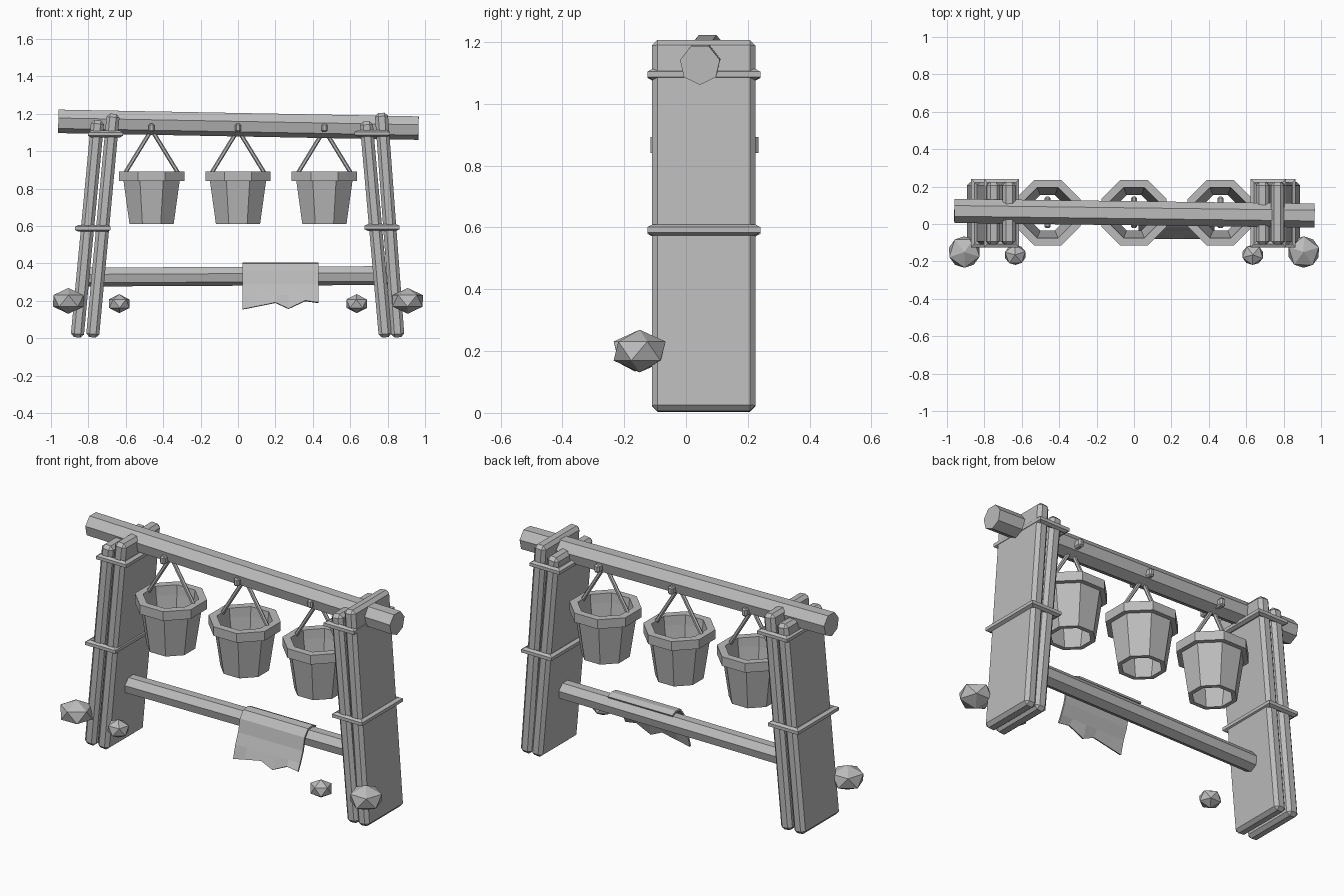
import bpy, bmesh, math
from mathutils import Vector, Matrix

cube = bpy.data.objects.get("Cube")
if cube:
    bpy.data.objects.remove(cube)

grey = bpy.data.materials.new("plain_grey")
grey.use_nodes = True
GREY = (0.5, 0.5, 0.5, 1)
grey.diffuse_color = GREY
grey.node_tree.nodes["Principled BSDF"].inputs["Base Color"].default_value = GREY


def finish(name, bm):
    bmesh.ops.recalc_face_normals(bm, faces=bm.faces)
    mesh = bpy.data.meshes.new(name)
    bm.to_mesh(mesh)
    bm.free()
    mesh.materials.append(grey)
    obj = bpy.data.objects.new(name, mesh)
    bpy.context.collection.objects.link(obj)
    return obj


def block(name, centre, size, bevel, tilt=0):
    """Chamfered box, tilted about the y axis."""
    bm = bmesh.new()
    bmesh.ops.create_cube(bm, size=1)
    bmesh.ops.scale(bm, vec=size, verts=bm.verts)
    bmesh.ops.bevel(bm, geom=bm.edges[:], offset=bevel, segments=1, affect='EDGES')
    bmesh.ops.transform(bm, verts=bm.verts,
                        matrix=Matrix.Translation(centre) @ Matrix.Rotation(tilt, 4, 'Y'))
    return finish(name, bm)


def rod(name, start, end, radius, sides, turn=0):
    """Faceted log or rope between two points."""
    a, b = Vector(start), Vector(end)
    axis = (b - a).normalized()
    up = (Vector((0, 0, 1)) - axis * axis.z).normalized()
    side = axis.cross(up)
    bm = bmesh.new()
    rings = []
    for p in (a, b):
        ring = []
        for i in range(sides):
            t = math.tau * i / sides + turn
            ring.append(bm.verts.new(p + radius * (up * math.cos(t) + side * math.sin(t))))
        rings.append(ring)
    for i in range(sides):
        j = (i + 1) % sides
        bm.faces.new((rings[0][i], rings[0][j], rings[1][j], rings[1][i]))
    for ring in rings:
        bm.faces.new(ring)
    return finish(name, bm)


def plank(name, x_low, x_high, top):
    low, high = Vector((x_low, 0.057, 0.005)), Vector((x_high, 0.057, top))
    span = high - low
    block(name, (low + high) / 2, (0.07, 0.335, span.length), 0.018,
          math.atan2(span.x, span.z))


def band(name, x, z):
    """Square rope ring wrapped round a pair of planks."""
    bm = bmesh.new()
    rings = []
    for sx, sy in ((-1, -1), (1, -1), (1, 1), (-1, 1)):
        ring = []
        for i in range(6):
            t = math.tau * i / 6 + math.pi / 6
            out = 0.02 * math.cos(t)
            ring.append(bm.verts.new((x + sx * (0.077 + out), 0.058 + sy * (0.165 + out),
                                      z + 0.018 * math.sin(t))))
        rings.append(ring)
    for k in range(4):
        a, b = rings[k], rings[(k + 1) % 4]
        for i in range(6):
            j = (i + 1) % 6
            bm.faces.new((a[i], a[j], b[j], b[i]))
    finish(name, bm)


def bucket(name, x):
    """Open eight-sided tub with a thick rim, turned from a closed profile."""
    profile = [(0.118, 0.61), (0.15, 0.84), (0.175, 0.84), (0.175, 0.892),
               (0.135, 0.892), (0.13, 0.84), (0.095, 0.61)]
    bm = bmesh.new()
    rings = []
    for i in range(8):
        t = math.tau * (i + 0.5) / 8
        grow = 1 / math.cos(math.pi / 8)
        rings.append([bm.verts.new((x + r * grow * math.cos(t),
                                    0.06 + r * grow * math.sin(t), z)) for r, z in profile])
    for i in range(8):
        a, b = rings[i], rings[(i + 1) % 8]
        for k in range(len(profile)):
            m = (k + 1) % len(profile)
            bm.faces.new((a[k], b[k], b[m], a[m]))
    finish(name, bm)


def stone(name, centre, size, turn):
    bm = bmesh.new()
    bmesh.ops.create_icosphere(bm, subdivisions=1, radius=1)
    bmesh.ops.rotate(bm, verts=bm.verts, matrix=Matrix.Rotation(turn, 3, 'Z'))
    bmesh.ops.scale(bm, vec=size, verts=bm.verts)
    bmesh.ops.translate(bm, verts=bm.verts, vec=centre)
    finish(name, bm)


# Leaning plank posts
plank("right_outer_plank", -0.86, -0.75, 1.165)
plank("right_inner_plank", -0.778, -0.667, 1.2)
plank("left_inner_plank", 0.788, 0.685, 1.16)
plank("left_outer_plank", 0.855, 0.766, 1.205)

# Rope bands
band("right_upper_band", -0.708, 1.092)
band("left_upper_band", 0.718, 1.095)
band("right_lower_band", -0.776, 0.588)
band("left_lower_band", 0.77, 0.592)

# Logs
rod("top_beam", (-0.96, 0.07, 1.163), (0.965, 0.045, 1.127), 0.066, 7, math.pi / 7)
rod("lower_beam", (-0.8, 0.055, 0.33), (0.8, 0.055, 0.338), 0.053, 7, math.pi / 7)

# Hanging buckets with pegs and rope handles
for label, x in (("right", -0.462), ("middle", 0), ("left", 0.462)):
    bucket(label + "_bucket", x)
    block(label + "_peg", (x, 0.062, 1.125), (0.032, 0.168, 0.045), 0.008)
    for side in (-1, 1):
        rod(label + "_handle", (x + side * 0.15, 0.062, 0.87), (x, 0.062, 1.115), 0.011, 6)

# Cloth draped over the lower beam
bm = bmesh.new()
drape = [(0.085, 0.386), (0.055, 0.4), (0.015, 0.396), (-0.015, 0.36),
         (-0.03, 0.29), (-0.055, 0.23)]
hem = [0.155, 0.17, 0.19, 0.158, 0.2, 0.19]
across = [0.025, 0.1, 0.2, 0.27, 0.36, 0.43]
grid = [[bm.verts.new((x, y, z)) for y, z in drape + [(-0.075, low)]]
        for x, low in zip(across, hem)]
for a, b in zip(grid, grid[1:]):
    for k in range(len(drape)):
        bm.faces.new((a[k], b[k], b[k + 1], a[k + 1]))
cloth = finish("cloth", bm)
thick = cloth.modifiers.new("thickness", 'SOLIDIFY')
thick.thickness = 0.01
thick.offset = 0

# Stones beside the feet
for label, s in (("right", -1), ("left", 1)):
    stone(label + "_large_stone", (s * 0.907, -0.15, 0.2), (0.095, 0.094, 0.069), 0.3 * s)
    stone(label + "_small_stone", (s * 0.635, -0.165, 0.185), (0.064, 0.06, 0.051), 0.9 * s)
